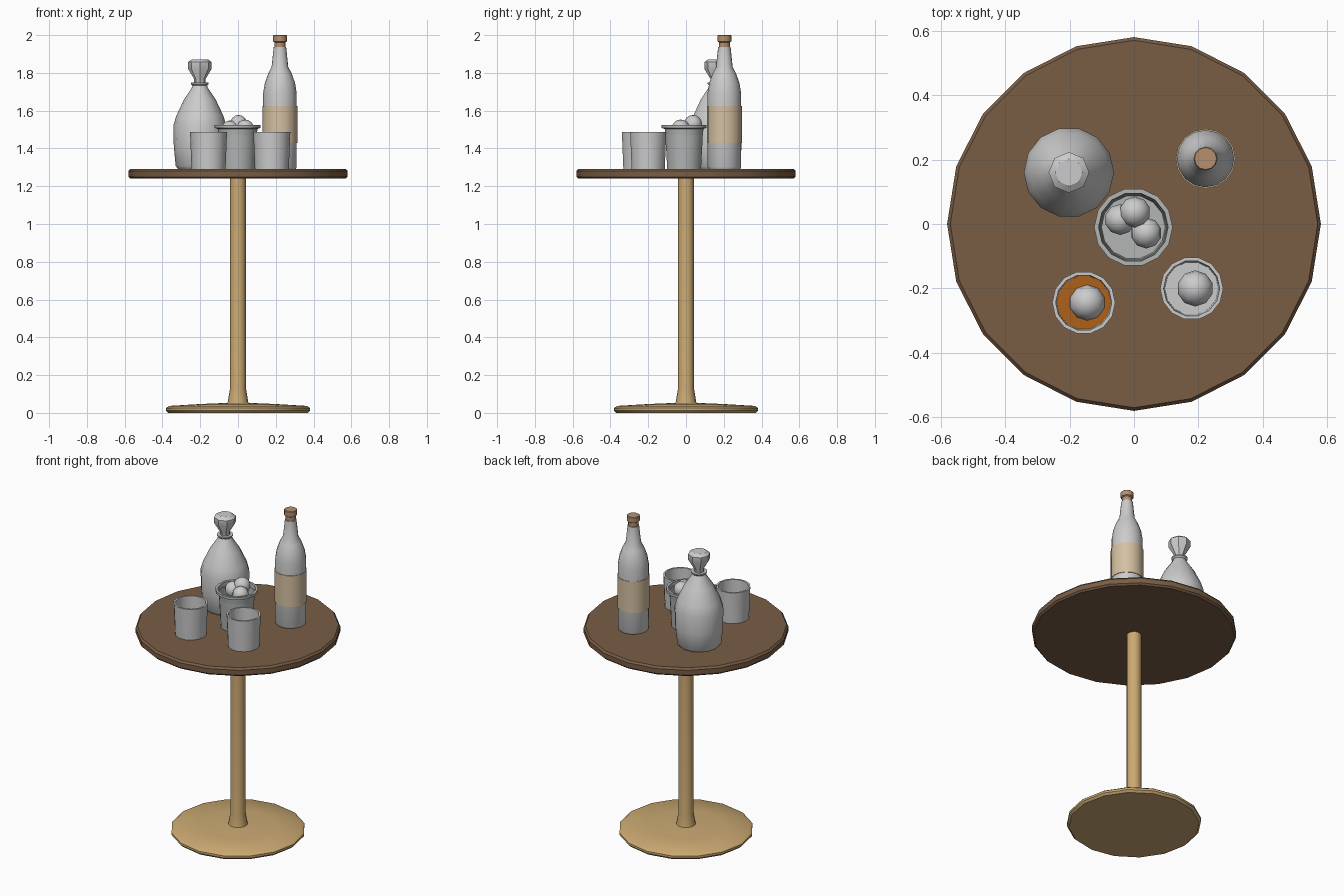
import bpy, bmesh, math

if "Cube" in bpy.data.objects:
    bpy.data.objects.remove(bpy.data.objects["Cube"])

MATS = {}


def material(name, rgb):
    m = bpy.data.materials.new(name)
    m.diffuse_color = (*rgb, 1)
    m.use_nodes = True
    m.node_tree.nodes["Principled BSDF"].inputs["Base Color"].default_value = m.diffuse_color
    MATS[name] = m


material("dark_wood", (0.19, 0.11, 0.06))
material("brass", (0.60, 0.40, 0.17))
material("paper", (0.66, 0.53, 0.36))
material("cork", (0.46, 0.28, 0.16))
material("amber", (0.42, 0.12, 0.01))
material("steel", (0.45, 0.47, 0.46))


def finish(bm, name, mat, angle=35):
    bmesh.ops.recalc_face_normals(bm, faces=bm.faces)
    me = bpy.data.meshes.new(name)
    bm.to_mesh(me)
    bm.free()
    ob = bpy.data.objects.new(name, me)
    bpy.context.collection.objects.link(ob)
    if mat:
        me.materials.append(MATS[mat])
    bpy.ops.object.select_all(action='DESELECT')
    ob.select_set(True)
    bpy.context.view_layer.objects.active = ob
    bpy.ops.object.shade_smooth_by_angle(angle=math.radians(angle))
    return ob


def lathe(name, profile, sides, loc=(0, 0, 0), mat=None):
    """Revolve (radius, z) points, capping both ends unless the loop is closed."""
    bm = bmesh.new()
    rings = []
    for r, z in profile:
        rings.append([bm.verts.new((loc[0] + r * math.cos(2 * math.pi * i / sides),
                                    loc[1] + r * math.sin(2 * math.pi * i / sides),
                                    loc[2] + z)) for i in range(sides)])
    for a, b in zip(rings, rings[1:]):
        for i in range(sides):
            j = (i + 1) % sides
            bm.faces.new((a[i], a[j], b[j], b[i]))
    bm.faces.new(rings[0])
    bm.faces.new(rings[-1])
    return finish(bm, name, mat)


def ball(name, loc, r):
    bm = bmesh.new()
    bmesh.ops.create_uvsphere(bm, u_segments=10, v_segments=8, radius=r)
    bmesh.ops.translate(bm, verts=bm.verts, vec=loc)
    return finish(bm, name, None, 50)


TOP = 1.292

# Table: round top, and a pedestal with a flared foot
lathe("table_top", [(0.57, 1.24), (0.58, 1.25), (0.58, 1.28), (0.57, TOP)],
      20, mat="dark_wood")
lathe("pedestal", [(0.37, 0), (0.382, 0.012), (0.382, 0.025), (0.365, 0.037),
                   (0.20, 0.047), (0.055, 0.053), (0.042, 0.13), (0.042, 1.245)],
      16, mat="brass")

# Decanter with faceted stopper
d = (-0.202, 0.16, TOP)
lathe("decanter", [(0.115, 0), (0.128, 0.015), (0.138, 0.12), (0.14, 0.23), (0.125, 0.28),
                   (0.085, 0.365), (0.045, 0.425), (0.038, 0.44), (0.047, 0.449),
                   (0.047, 0.456)], 14, d)
lathe("decanter_stopper", [(0.03, 0.44), (0.03, 0.475), (0.063, 0.53), (0.063, 0.565),
                           (0.042, 0.58)], 8, d)

# Bottle with label and cork
b = (0.222, 0.203, TOP)
lathe("bottle", [(0.084, 0), (0.089, 0.01), (0.089, 0.40), (0.08, 0.455), (0.062, 0.505),
                 (0.044, 0.54), (0.033, 0.645)], 16, b)
lathe("bottle_label", [(0.0925, 0.138), (0.0925, 0.333)], 16, b, "paper")
lathe("bottle_cork", [(0.029, 0.64), (0.029, 0.67), (0.037, 0.675), (0.037, 0.705),
                      (0.034, 0.708)], 12, b, "cork")

# Bucket heaped with balls
k = (-0.002, -0.01, TOP)
lathe("bucket", [(0.092, 0), (0.103, 0.21), (0.122, 0.217), (0.122, 0.233), (0.108, 0.233),
                 (0.099, 0.16)], 14, k, "steel")
for i, p in enumerate([(-0.043, 0.014, 1.50), (0.003, 0.037, 1.529), (0.038, -0.028, 1.505)]):
    ball(f"bucket_ball_{i + 1}", p, 0.048)

# Two tumblers, each holding a ball; the left one also holds liquid
for side, x, y in (("left", -0.156, -0.244), ("right", 0.179, -0.2)):
    g = (x, y, TOP)
    lathe(f"tumbler_{side}", [(0.09, 0), (0.098, 0.195), (0.087, 0.195), (0.083, 0.02)], 14, g)
    ball(f"tumbler_ball_{side}", (x + 0.011, y, TOP + 0.078), 0.056)
lathe("liquid", [(0.082, 0.019), (0.085, 0.08)], 14, (-0.156, -0.244, TOP), "amber")
